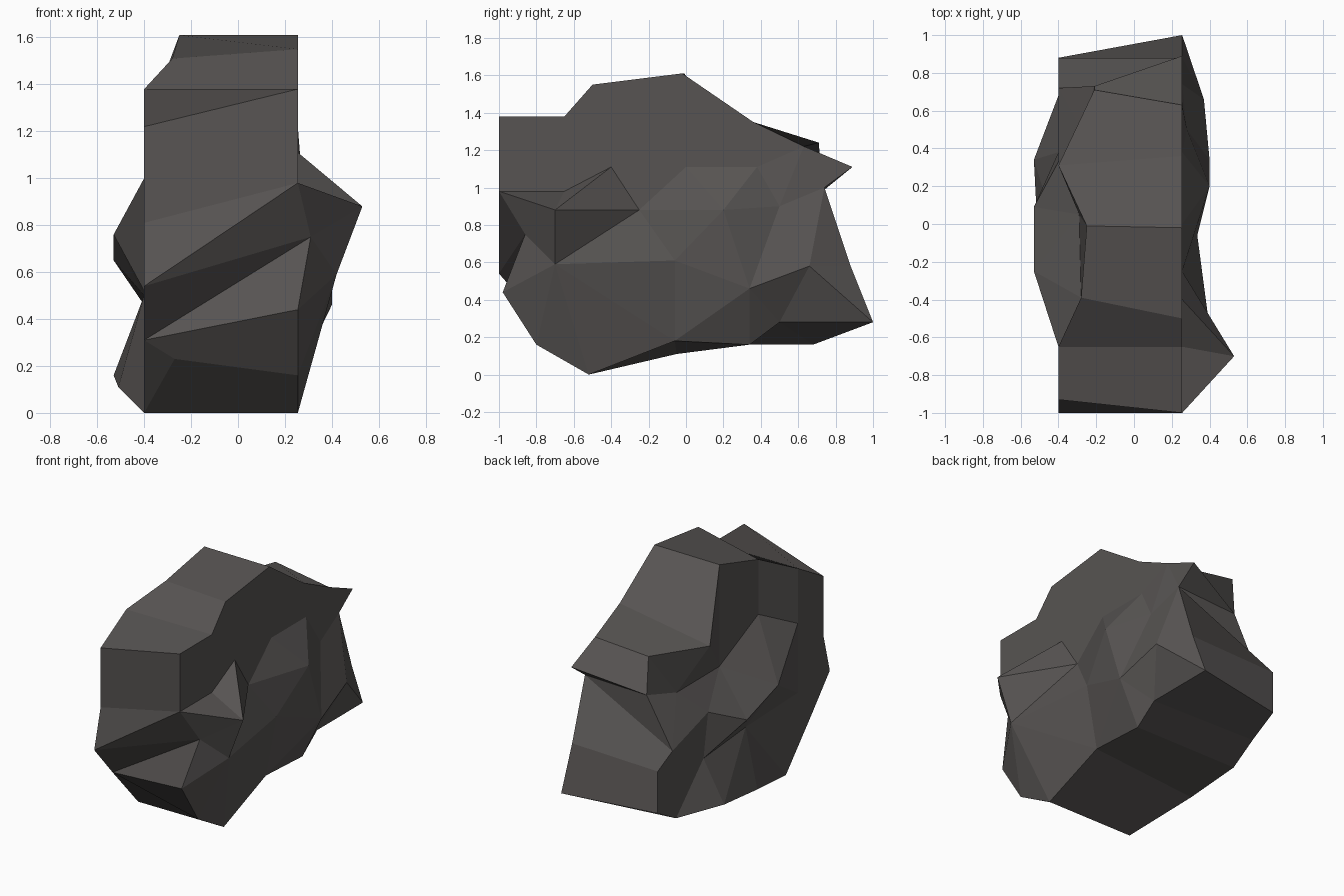
import bpy
import bmesh
from mathutils import Vector
from mathutils.geometry import delaunay_2d_cdt

default_cube = bpy.data.objects.get("Cube")
if default_cube:
    bpy.data.objects.remove(default_cube, do_unlink=True)

RIGHT_X, LEFT_X = 0.255, -0.4


def points(flat_x, coords):
    """Points given as (y, z) lie on the flat side; (y, z, x) stand off it."""
    return [Vector((c[2] if len(c) > 2 else flat_x, c[0], c[1])) for c in coords]


# Rim of the +x side, running from the front top over the back and underneath
rim_a = points(RIGHT_X, [
    (-1, 1.38), (-.65, 1.38), (-.5, 1.55), (-.02, 1.61), (.36, 1.35), (.63, 1.22),
    (.89, 1.11), (.74, 1), (.88, .58), (1, .28), (.5, .28), (.34, .16),
    (-.06, .18), (-.52, 0), (-.8, .16), (-.98, .44), (-.86, .75, .31), (-1, .98)])

# Rim of the -x side, matched point for point
rim_b = points(LEFT_X, [
    (-.93, 1.22), (-.65, 1.38), (-.39, 1.51, -.28), (-.01, 1.61, -.25),
    (.31, 1.21), (.71, 1.24, -.21), (.73, .98, -.21), (.72, .64),
    (.88, .56), (.88, .27), (.68, .16), (.34, .16, -.53),
    (-.05, .11, -.51), (-.52, 0), (-.73, .23, -.27), (-.8, .31), (-1, .54), (-.93, .81)])

# Ridges and hollows inside each side; points shared by two lines are joined
ridges_a = [points(RIGHT_X, chain) for chain in (
    [(-1, .98), (-.65, .98), (-.4, 1.11), (0, 1.11), (.38, 1.11), (.5, .9, .28)],
    [(-.86, .75), (-.7, .88, .53), (-.25, .88), (.2, .88, .4)],
    [(-.65, .98), (-.7, .88), (-.4, 1.11), (-.25, .88), (-.06, .61, .335)],
    [(-.7, .88), (-.7, .59, .42), (-.06, .61), (.34, .46, .4), (.66, .58, .37), (.88, .58)],
    [(.66, .58), (.5, .28)],
    [(.34, .46), (.34, .16)])]
ridges_b = [points(LEFT_X, chain) for chain in (
    [(-.65, 1), (-.39, 1.13, -.28), (.05, .94, -.29), (.5, .93, -.28)],
    [(-.25, .76, -.53), (.09, .65, -.53), (.33, .76)],
    [(-.65, .52), (-.08, .5), (.38, .46), (.68, .46)])]


def faceted_side(bm, rim_verts, ridges):
    """Fill a rim with triangles that follow the given ridge lines."""
    verts = list(rim_verts)
    count = len(verts)
    edges = [(i, (i + 1) % count) for i in range(count)]
    index = {v.co.yz.to_tuple(3): i for i, v in enumerate(verts)}
    for ridge in ridges:
        line = []
        for p in ridge:
            key = p.yz.to_tuple(3)
            if key not in index:
                index[key] = len(verts)
                verts.append(bm.verts.new(p))
            line.append(index[key])
        edges += list(zip(line, line[1:]))
    flat = [v.co.yz for v in verts]
    result = delaunay_2d_cdt(flat, edges, [], 1, 0.0001)
    faces, origin = result[2], result[3]
    for face in faces:
        bm.faces.new([verts[origin[i][0]] for i in face])


# Rock body: bands between the rims, the twisted ones creased on a diagonal
bm = bmesh.new()
loop_a = [bm.verts.new(p) for p in rim_a]
loop_b = [bm.verts.new(p) for p in rim_b]
total = len(loop_a)
creased = {6, 15, 16}
for i in range(total):
    j = (i + 1) % total
    if i in creased:
        bm.faces.new((loop_a[i], loop_a[j], loop_b[i]))
        bm.faces.new((loop_a[j], loop_b[j], loop_b[i]))
    else:
        bm.faces.new((loop_a[i], loop_a[j], loop_b[j], loop_b[i]))

# Chipped lower front corner, then both faceted sides
CHIP = 14
bm.faces.new(loop_b[CHIP - 1:CHIP + 2])
faceted_side(bm, loop_a, ridges_a)
faceted_side(bm, loop_b[:CHIP] + loop_b[CHIP + 1:], ridges_b)
bmesh.ops.recalc_face_normals(bm, faces=bm.faces)

mesh = bpy.data.meshes.new("rock")
bm.to_mesh(mesh)
bm.free()
rock = bpy.data.objects.new("rock", mesh)
bpy.context.collection.objects.link(rock)

# Dark warm grey stone
stone = bpy.data.materials.new("dark_stone")
stone.use_nodes = True
colour = (0.095, 0.088, 0.085, 1)
stone.diffuse_color = colour
shader = next(n for n in stone.node_tree.nodes if n.type == "BSDF_PRINCIPLED")
shader.inputs["Base Color"].default_value = colour
shader.inputs["Roughness"].default_value = 0.9
mesh.materials.append(stone)
